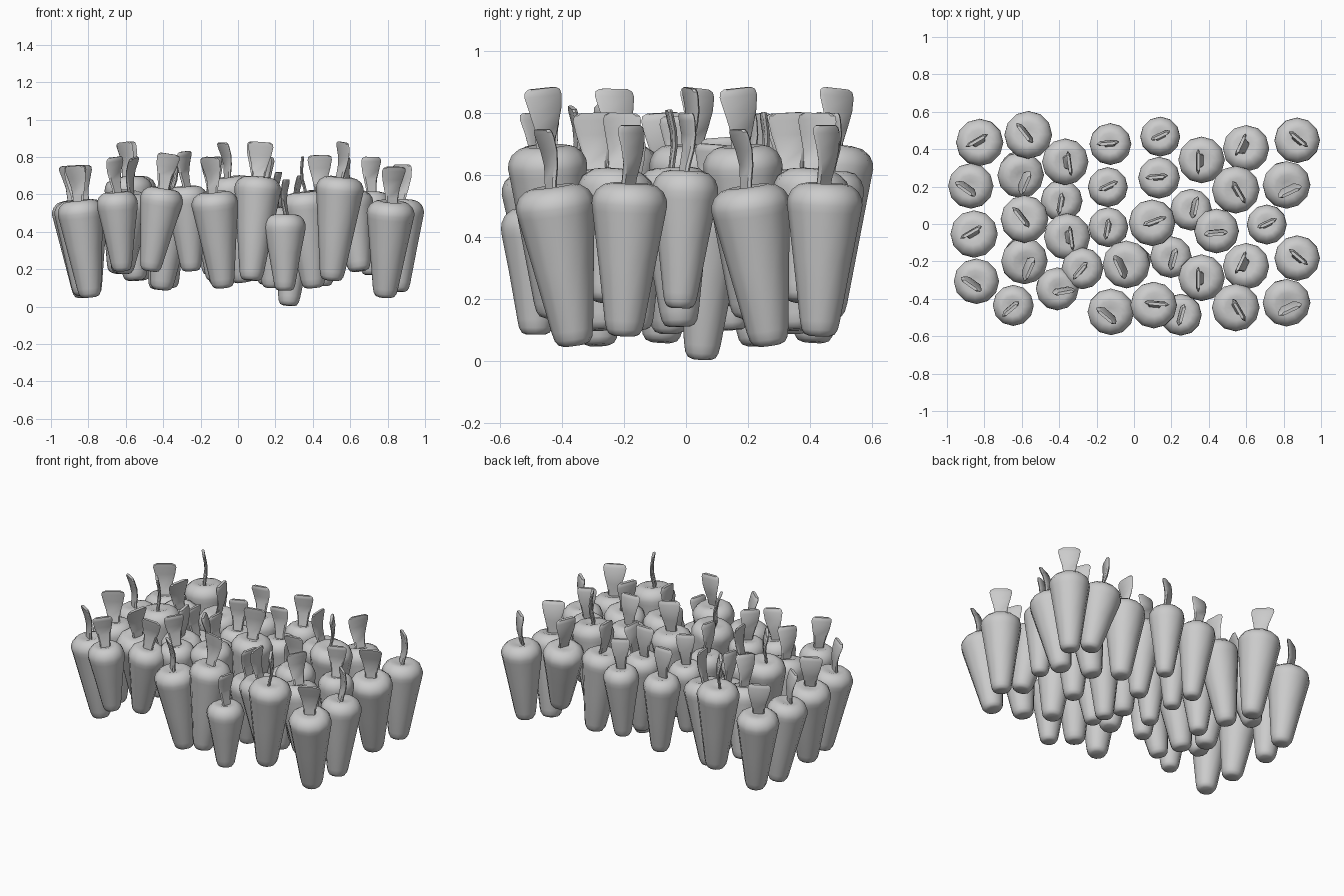
import bpy, bmesh
from math import sin, cos, pi, radians
from mathutils import Vector, Matrix

if "Cube" in bpy.data.objects:
    bpy.data.objects.remove(bpy.data.objects["Cube"])

SIDES = 12


def skin(bm, rings):
    """Join rings of points into a closed skin with end caps."""
    loops = [[bm.verts.new(p) for p in ring] for ring in rings]
    for a, b in zip(loops, loops[1:]):
        n = len(a)
        for i in range(n):
            j = (i + 1) % n
            bm.faces.new((a[i], a[j], b[j], b[i]))
    bm.faces.new(loops[0][::-1])
    bm.faces.new(loops[-1])


def finish(name, bm, matrix, angle):
    bmesh.ops.recalc_face_normals(bm, faces=bm.faces)
    mesh = bpy.data.meshes.new(name)
    bm.to_mesh(mesh)
    bm.free()
    obj = bpy.data.objects.new(name, mesh)
    bpy.context.collection.objects.link(obj)
    obj.matrix_world = matrix
    for p in mesh.polygons:
        p.use_smooth = True
    mesh.set_sharp_from_angle(angle=radians(angle))


def root(matrix, length, r):
    """Tapered root, rounded at the tip and the shoulder, dimpled at the crown."""
    prof = [(.28 * r, 0), (.40 * r, .006), (.48 * r, .022), (.53 * r, .05),
            (.77 * r, length * .5), (.97 * r, length - .09), (r, length - .065),
            (.98 * r, length - .045), (.89 * r, length - .022), (.70 * r, length - .003),
            (.50 * r, length + .003), (.22 * r, length - .006)]
    bm = bmesh.new()
    skin(bm, [[(a * cos(2 * pi * i / SIDES), a * sin(2 * pi * i / SIDES), z)
               for i in range(SIDES)] for a, z in prof])
    finish("carrot_root", bm, matrix, 50)


def leaf(matrix, length, turn, r):
    """Flat leaf widening upward, with a slight bend."""
    k = r / .125
    rows = [(-.02, .034), (.02, .036), (.07, .045), (.12, .059), (.165, .068),
            (.182, .064), (.19, .050)]
    bm = bmesh.new()
    rings = []
    for z, w in rows:
        w *= k
        off = .008 * sin((z - .03) / .16 * pi * 1.3) - .002
        t = .008
        rings.append([(x, y + off, z) for x, y in
                      ((-w, 0), (-w * .8, -t), (w * .8, -t), (w, 0), (w * .8, t), (-w * .8, t))])
    skin(bm, rings)
    m = matrix @ Matrix.Translation((0, 0, length)) @ Matrix.Rotation(radians(turn), 4, 'Z')
    finish("carrot_leaf", bm, m, 40)


def carrot(x, y, turn, r, top, bottom, lean):
    tip = Vector((x + lean[0], y + lean[1], bottom))
    axis = Vector((x, y, top)) - tip
    tilt = Vector((0, 0, 1)).rotation_difference(axis).to_matrix().to_4x4()
    m = Matrix.Translation(tip) @ tilt
    root(m, axis.length, r)
    leaf(m, axis.length, turn, r)


def plant(places, *kind):
    for x, y in places:
        carrot(x, y, *kind)


# right-hand bunches: leaf turn, radius, crown height, tip height, lean of the tip
plant([(.82, .2), (.82, -.43)], 25, .128, .56, .05, (-.035, .07))
plant([(.875, .45), (.875, -.18)], -40, .122, .57, .08, (-.02, -.02))
plant([(.59, .41), (.59, -.22)], 65, .125, .61, .19, (.06, -.04))
plant([(.55, .18), (.55, -.45)], -60, .128, .69, .14, (-.05, .03))
plant([(.355, .34), (.355, -.29)], 90, .125, .61, .1, (.05, .02))
plant([(.44, -.04)], 5, .12, .62, .11, (.01, .02))
plant([(.71, 0)], 25, .107, .61, .17, (0, -.02))

# middle bunches
plant([(.31, .08)], 78, .112, .51, .005, (-.04, -.03))
plant([(.2, -.18)], 75, .112, .53, .1, (-.02, .02))
plant([(.25, -.485)], 75, .112, .49, .085, (0, 0))
plant([(.1, .01)], 20, .125, .69, .14, (-.03, -.03))
plant([(.11, -.43)], -5, .125, .69, .14, (-.04, -.03))
plant([(.13, .25), (-.13, .43)], 5, .112, .61, .12, (.03, -.02))
plant([(.14, .47), (-.14, .2)], 25, .107, .61, .17, (0, -.02))
plant([(-.05, -.22)], -65, .128, .69, .13, (.08, .03))
plant([(-.13, -.475)], -40, .125, .61, .1, (.05, .04))

# left-hand bunches
plant([(-.83, .44), (-.86, -.05)], 30, .127, .565, .06, (.04, -.03))
plant([(-.88, .2), (-.85, -.31)], -35, .122, .565, .05, (.06, .03))
plant([(-.57, .48), (-.59, .03)], -52, .128, .69, .14, (.04, -.03))
plant([(-.36, .33), (-.35, -.07)], -82, .125, .61, .09, (-.06, .02))
plant([(-.6, .25), (-.58, -.21)], 67, .125, .61, .18, (-.04, .08))
plant([(-.39, .12)], 80, .112, .53, .1, (.02, .03))
plant([(-.14, -.02)], 80, .107, .60, .14, (.02, .02))
plant([(-.65, -.44)], 40, .11, .61, .19, (.03, .03))
plant([(-.4, -.35)], 10, .115, .63, .19, (-.07, .02))
plant([(-.28, -.24)], 50, .112, .64, .19, (.03, .02))
